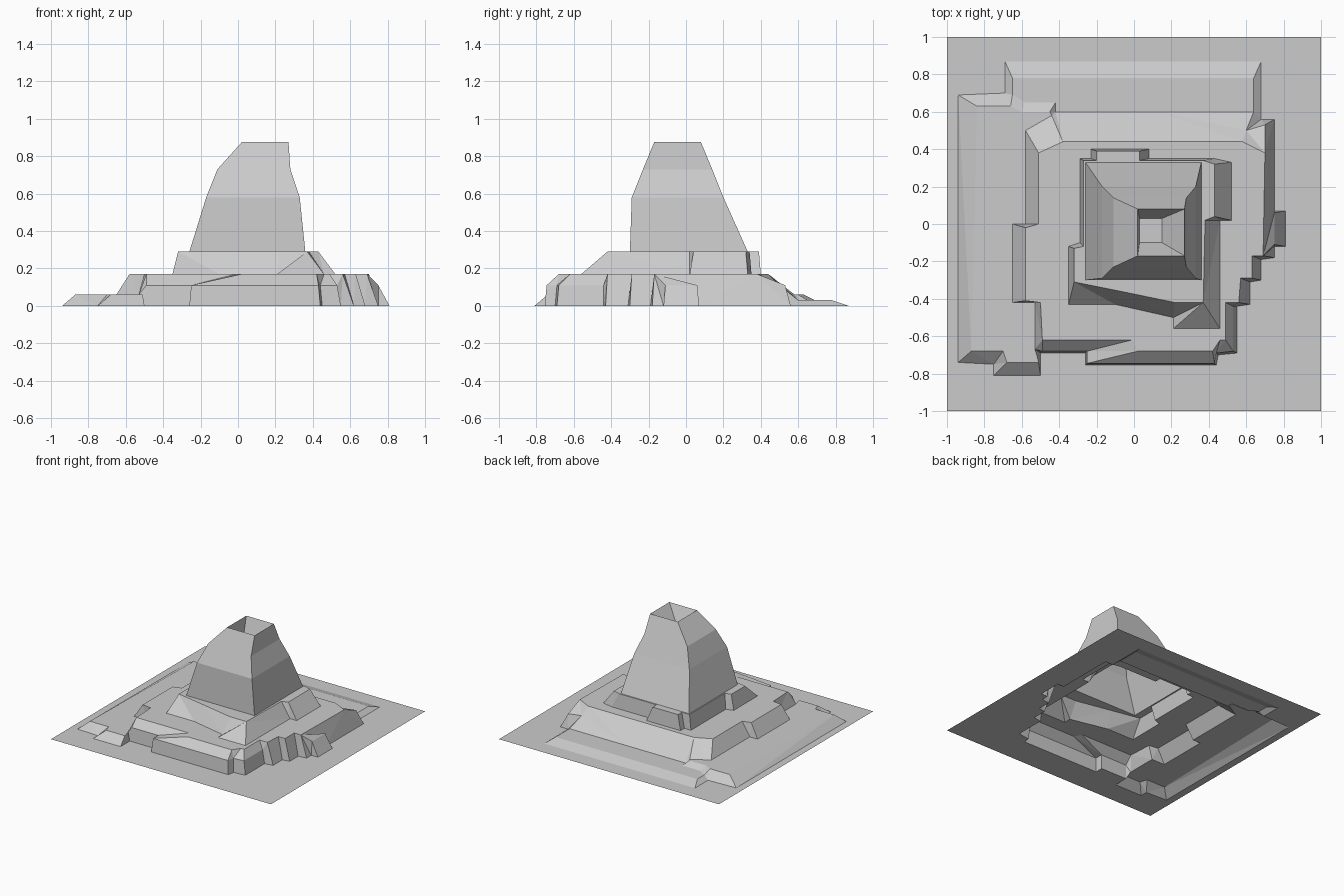
import bpy, bmesh
from mathutils import Vector
from mathutils.geometry import delaunay_2d_cdt

pts, heights, edges = [], [], []


def contour(z, line, closed=True):
    """Add one height line of the terrain sheet."""
    first = len(pts)
    n = len(line)
    pts.extend(Vector(p) for p in line)
    heights.extend([z] * n)
    edges.extend((first + i, first + (i + 1) % n) for i in range(n if closed else n - 1))


def box(z, x0, x1, y0, y1):
    contour(z, [(x0, y0), (x1, y0), (x1, y1), (x0, y1)])


# Ground sheet
box(0, -1, 1, -1, 1)

# Foot of all raised ground
contour(0, [(-.94, -.74), (-.75, -.75), (-.75, -.81), (-.5, -.81), (-.5, -.69), (-.26, -.69),
            (-.26, -.755), (.44, -.755), (.45, -.7), (.55, -.69), (.55, -.44), (.62, -.43),
            (.62, -.31), (.68, -.3), (.68, -.19), (.75, -.18), (.75, -.12), (.81, -.12),
            (.81, .07), (.75, .07), (.75, .56), (.68, .56), (.68, .87), (-.69, .87),
            (-.69, .7), (-.94, .69)])

# Low shelf behind
contour(.03, [(.64, .6), (.64, .78), (-.65, .78), (-.65, .69), (-.58, .65), (-.42, .65),
              (-.42, .6), (-.05, .6), (-.05, .66), (.13, .66), (.13, .6)])

# Low shelf on the left
contour(.06, [(-.52, -.7), (-.51, -.74), (-.68, -.74), (-.7, -.68), (-.87, -.68), (-.84, .63),
              (-.66, .63), (-.6, .6), (-.45, .6), (-.44, .58), (-.58, .5), (-.58, 0),
              (-.65, 0), (-.65, -.42), (-.53, -.42), (-.53, -.67)])

# Lower terrace: bevel break and top edge
contour(.11, [(-.49, -.68), (-.25, -.68), (-.25, -.745), (.43, -.745), (.44, -.69),
              (.53, -.68), (.53, -.44)], False)
contour(.11, [(.75, -.11), (.75, .06)], False)
contour(.11, [(.6, .5), (.7, .53)], False)
contour(.17, [(-.49, -.62), (-.01, -.62), (.02, -.68), (.42, -.68), (.46, -.62), (.49, -.62),
              (.49, -.42), (.56, -.42), (.57, -.29), (.63, -.29), (.63, -.17), (.69, -.17),
              (.7, .38), (.58, .39), (.58, .44), (-.38, .44), (-.51, .38), (-.51, 0),
              (-.58, -.02), (-.58, -.41), (-.5, -.42)])

# Upper terrace: foot and top edge
contour(.17, [(-.35, -.43), (-.1, -.43), (-.1, -.5), (.21, -.5), (.21, -.56), (.46, -.56),
              (.46, .02), (.52, .02), (.52, .33), (.43, .35), (.08, .35), (.08, .4),
              (-.23, .4), (-.23, .35), (-.29, .35), (-.29, -.1), (-.35, -.12)])
contour(.29, [(-.32, -.31), (-.07, -.31), (-.07, -.36), (.22, -.36), (.22, -.42), (.37, -.42),
              (.38, .02), (.43, .04), (.43, .32), (.37, .34), (.03, .34), (.03, .39),
              (-.2, .39), (-.2, .34), (-.27, .34), (-.27, -.12), (-.32, -.13)])

# Tower: foot, shoulders, rim, then the crater floor
box(.29, -.26, .36, -.3, .33)
box(.58, -.17, .33, -.29, .2)
box(.73, -.11, .28, -.23, .14)
box(.875, .02, .27, -.17, .08)
box(.73, .03, .15, -.1, .03)

# Triangulate all height lines into a single sheet
co, _, faces, orig, _, _ = delaunay_2d_cdt(pts, edges, [], 0, 1e-5)
bm = bmesh.new()
verts = []
for p, src in zip(co, orig):
    k = src[0] if src else min(range(len(pts)), key=lambda i: (pts[i] - p).length)
    verts.append(bm.verts.new((p.x, p.y, heights[k])))
for f in faces:
    bm.faces.new([verts[i] for i in f])
bmesh.ops.recalc_face_normals(bm, faces=bm.faces)
if sum(f.normal.z for f in bm.faces) < 0:
    bmesh.ops.reverse_faces(bm, faces=bm.faces)
mesh = bpy.data.meshes.new("stepped_mountain")
bm.to_mesh(mesh)
bm.free()
bpy.context.collection.objects.link(bpy.data.objects.new("stepped_mountain", mesh))
